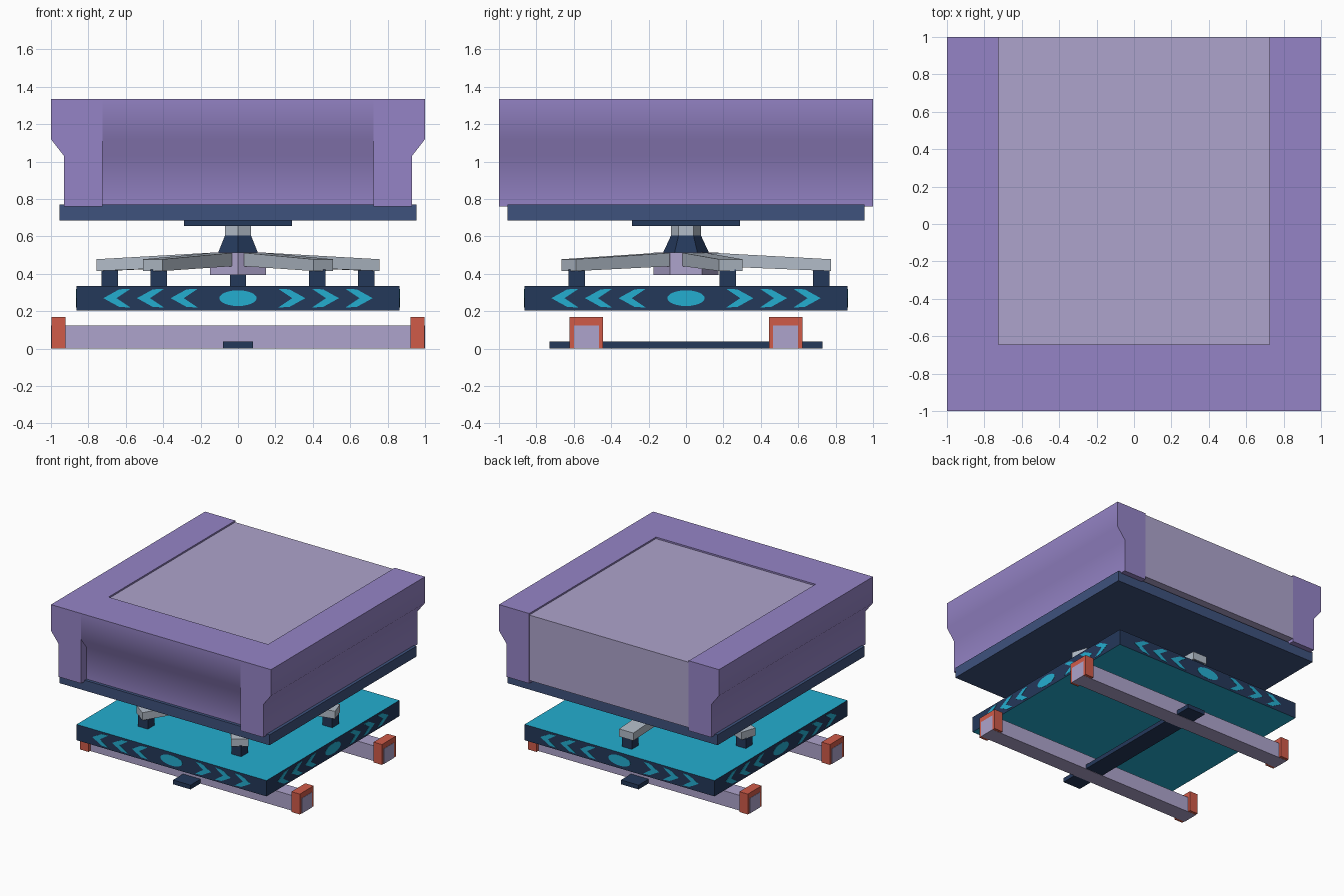
import bpy, bmesh, math
from mathutils import Matrix, Vector

if "Cube" in bpy.data.objects:
    bpy.data.objects.remove(bpy.data.objects["Cube"])


def material(name, r, g, b):
    lin = [((c / 255 + 0.055) / 1.055) ** 2.4 for c in (r, g, b)]
    m = bpy.data.materials.new(name)
    m.diffuse_color = (*lin, 1)
    m.use_nodes = True
    m.node_tree.nodes["Principled BSDF"].inputs["Base Color"].default_value = m.diffuse_color
    return m


PURPLE = material("purple", 149, 132, 198)
LILAC = material("lilac", 174, 164, 204)
GREY = material("cool grey", 178, 188, 200)
NAVY = material("navy", 36, 56, 90)
BLUE = material("slate blue", 62, 82, 125)
CYAN = material("cyan", 36, 174, 208)
RED = material("coral red", 208, 91, 73)


def finish(name, bm, *mats):
    bmesh.ops.recalc_face_normals(bm, faces=bm.faces)
    me = bpy.data.meshes.new(name)
    bm.to_mesh(me)
    bm.free()
    for m in mats:
        me.materials.append(m)
    ob = bpy.data.objects.new(name, me)
    bpy.context.collection.objects.link(ob)
    return ob


def box(name, x0, x1, y0, y1, z0, z1, *mats):
    bm = bmesh.new()
    bmesh.ops.create_cube(bm, size=1)
    for v in bm.verts:
        v.co = ((x0, x1)[v.co.x > 0], (y0, y1)[v.co.y > 0], (z0, z1)[v.co.z > 0])
    return finish(name, bm, *mats)


def prism(name, points, offset, mat):
    """Extrude a closed 3D outline along an offset."""
    bm = bmesh.new()
    face = bm.faces.new([bm.verts.new(p) for p in points])
    new = bmesh.ops.extrude_face_region(bm, geom=[face], use_keep_orig=True)["geom"]
    bmesh.ops.translate(bm, vec=offset,
                        verts=[g for g in new if isinstance(g, bmesh.types.BMVert)])
    return finish(name, bm, mat)


def hexagon(name, r0, r1, z0, z1, mat):
    bm = bmesh.new()
    bmesh.ops.create_cone(bm, cap_ends=True, segments=6, radius1=r0, radius2=r1, depth=z1 - z0,
                          matrix=Matrix.Translation((0, 0, (z0 + z1) / 2)))
    # turn the hexagon so that corners point to the front and back
    if max(v.co.y for v in bm.verts) < max(r0, r1) * 0.95:
        bmesh.ops.rotate(bm, verts=bm.verts, matrix=Matrix.Rotation(math.pi / 6, 3, 'Z'))
    return finish(name, bm, mat)


def smooth(ob):
    bpy.ops.object.select_all(action='DESELECT')
    ob.select_set(True)
    bpy.context.view_layer.objects.active = ob
    bpy.ops.object.shade_smooth_by_angle(angle=math.radians(50))


# U-shaped top shell with an undercut outer profile
outer = [(0.93, 0.76), (0.93, 1.03), (1.0, 1.12), (1.0, 1.335)]
side = outer + [(0.725, 1.335), (0.725, 0.76)]
front = outer + [(0.645, 1.335), (0.645, 0.76)]
for label, s in (("left", -1), ("right", 1)):
    smooth(prism(label + "_shell", [(s * d, -1, z) for d, z in side], (0, 2, 0), PURPLE))
smooth(prism("front_shell", [(-0.725, -d, z) for d, z in front], (1.45, 0, 0), PURPLE))

# recessed top panel and the slab under the shell
box("top_panel", -0.725, 0.725, -0.645, 0.999, 0.785, 1.322, LILAC)
box("upper_slab", -0.955, 0.955, -0.955, 0.955, 0.685, 0.77, BLUE)
box("mount_plate", -0.29, 0.29, -0.29, 0.29, 0.655, 0.685, NAVY)

# central column
hexagon("neck", 0.08, 0.08, 0.60, 0.66, GREY)
hexagon("collar", 0.124, 0.08, 0.51, 0.605, NAVY)
hexagon("hub", 0.173, 0.173, 0.395, 0.515, LILAC)

# five sloping legs with feet
for i in range(5):
    a = math.radians(90 + 72 * i)
    d = Vector((math.cos(a), math.sin(a), 0))
    w = Vector((-d.y, d.x, 0)) * 0.065
    profile = [(0.04, 0.445), (0.775, 0.415), (0.775, 0.478), (0.04, 0.518)]
    prism(f"leg_{i + 1}", [d * r - w + Vector((0, 0, z)) for r, z in profile], w * 2, GREY)
    c = d * 0.722
    box(f"foot_{i + 1}", c.x - 0.044, c.x + 0.044, c.y - 0.044, c.y + 0.044, 0.33, 0.422, NAVY)

# lower platform: cyan top and bottom, navy rim
E = 0.863
platform = box("platform", -E, E, -E, E, 0.205, 0.335, NAVY, CYAN)
for p in platform.data.polygons:
    p.material_index = int(abs(p.normal.z) > 0.5)

# painted oval and chevrons on each side of the rim
oval = [(0.1 * math.cos(t * math.pi / 12), 0.042 * math.sin(t * math.pi / 12)) for t in range(24)]
chevron = [(0.145, 0), (0.06, 0.047), (0, 0.05), (0.075, 0), (0, -0.05), (0.06, -0.047)]
shapes = [oval]
for start in (0.215, 0.395, 0.575):
    for s in (-1, 1):
        shapes.append([(s * (start + u), v) for u, v in chevron])
for k, label in enumerate(("front", "right", "back", "left")):
    bm = bmesh.new()
    for shape in shapes:
        f = bm.faces.new([bm.verts.new((u, -E + 0.001, 0.27 + v)) for u, v in shape])
        new = bmesh.ops.extrude_face_region(bm, geom=[f], use_keep_orig=True)["geom"]
        bmesh.ops.translate(bm, vec=(0, -0.003, 0),
                            verts=[g for g in new if isinstance(g, bmesh.types.BMVert)])
    bmesh.ops.rotate(bm, verts=bm.verts, matrix=Matrix.Rotation(k * math.pi / 2, 3, 'Z'))
    finish(label + "_rim_pattern", bm, CYAN)

# ground beams with end caps, joined by a low spine
for label, y in (("front", -0.533), ("back", 0.533)):
    box(label + "_beam", -1, 1, y - 0.067, y + 0.067, 0, 0.125, LILAC)
    for side_name, x0, x1 in (("left", -0.998, -0.922), ("right", 0.922, 0.998)):
        box(f"{label}_{side_name}_cap", x0, x1, y - 0.09, y + 0.09, 0.001, 0.168, RED)
box("spine", -0.08, 0.08, -0.73, 0.73, 0.002, 0.037, NAVY)
